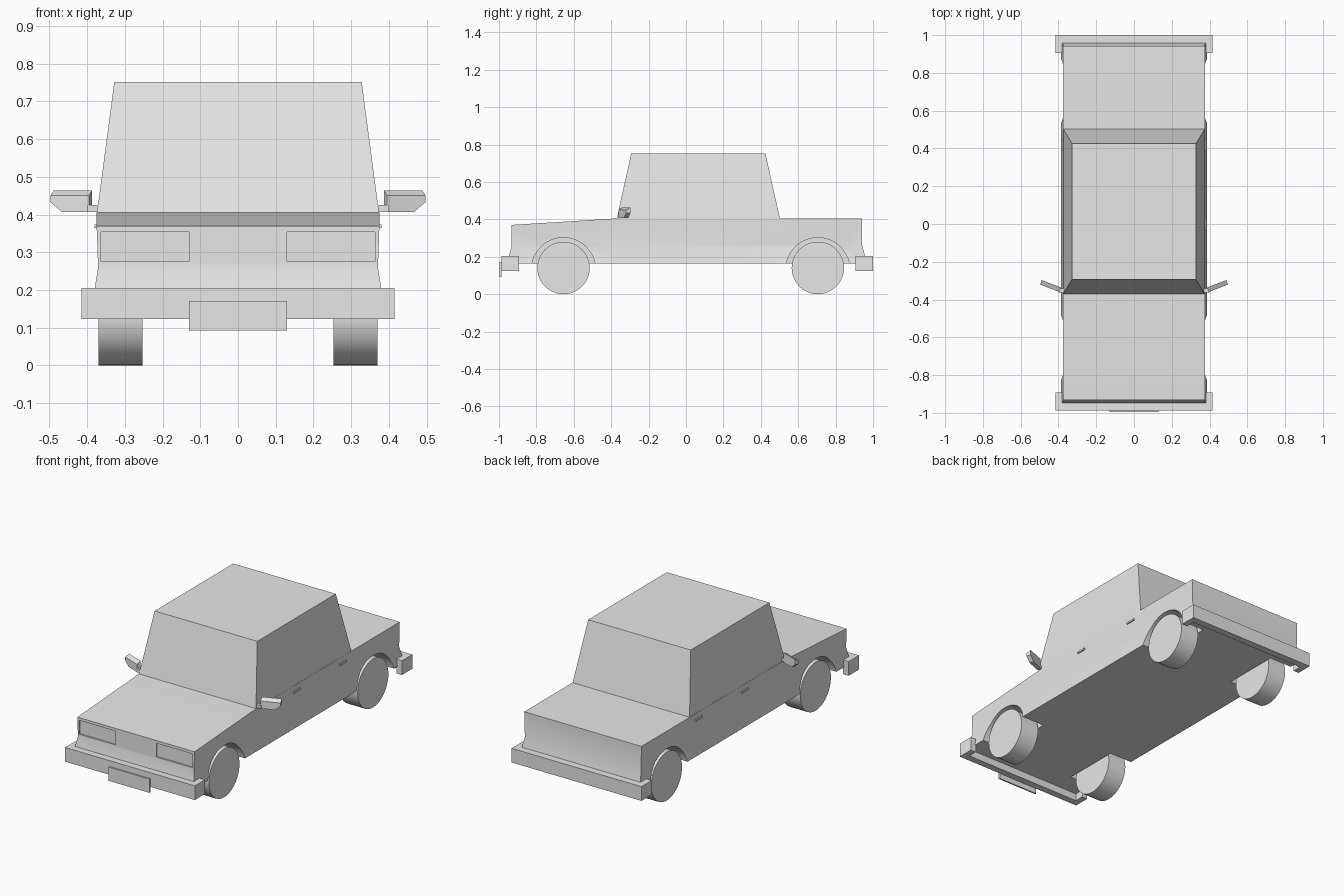
import bpy, bmesh, math
from mathutils import Matrix, Vector

if "Cube" in bpy.data.objects:
    bpy.data.objects.remove(bpy.data.objects["Cube"])

grey = bpy.data.materials.new("plain grey")
grey.use_nodes = True
grey.diffuse_color = (0.8, 0.8, 0.8, 1)
grey.node_tree.nodes["Principled BSDF"].inputs["Base Color"].default_value = (0.8, 0.8, 0.8, 1)

AXLES = {"front": -0.655, "rear": 0.705}
SIDES = {"left": 1, "right": -1}


def finish(bm, name):
    bmesh.ops.recalc_face_normals(bm, faces=bm.faces)
    mesh = bpy.data.meshes.new(name)
    bm.to_mesh(mesh)
    bm.free()
    mesh.materials.append(grey)
    ob = bpy.data.objects.new(name, mesh)
    bpy.context.collection.objects.link(ob)
    return ob


def add_box(bm, x, y, z):
    """Box from (min, max) pairs."""
    size = Matrix.Diagonal((x[1] - x[0], y[1] - y[0], z[1] - z[0], 1))
    mid = Vector((sum(x), sum(y), sum(z))) / 2
    bmesh.ops.create_cube(bm, size=1, matrix=Matrix.Translation(mid) @ size)


def add_disc(bm, x0, x1, y, z, r):
    """Cylinder lying along x."""
    m = Matrix.Translation(((x0 + x1) / 2, y, z)) @ Matrix.Rotation(math.pi / 2, 4, "Y")
    bmesh.ops.create_cone(bm, cap_ends=True, segments=48, radius1=r, radius2=r,
                          depth=abs(x1 - x0), matrix=m)


def add_prism(bm, outline, depth, matrix):
    """Extrude an x-z outline along y."""
    face = bm.faces.new([bm.verts.new(matrix @ Vector((x, -depth / 2, z))) for x, z in outline])
    new = bmesh.ops.extrude_face_region(bm, geom=[face])["geom"]
    bmesh.ops.translate(bm, vec=matrix.to_3x3() @ Vector((0, depth, 0)),
                        verts=[g for g in new if isinstance(g, bmesh.types.BMVert)])


def smooth(ob):
    bpy.ops.object.select_all(action="DESELECT")
    bpy.context.view_layer.objects.active = ob
    ob.select_set(True)
    bpy.ops.object.shade_smooth_by_angle(angle=math.radians(20))


# Lower body: three levels of half width and (y, z) stations, flared at the sill
levels = [
    (0.386, [(-0.957, 0.165), (-0.37, 0.165), (0.968, 0.165)]),
    (0.371, [(-0.932, 0.26), (-0.37, 0.26), (0.942, 0.26)]),
    (0.375, [(-0.932, 0.37), (-0.37, 0.405), (0.942, 0.405)]),
]
bm = bmesh.new()
rings = []
for w, stations in levels:
    right = [bm.verts.new((-w, y, z)) for y, z in stations]
    left = [bm.verts.new((w, y, z)) for y, z in stations]
    rings.append(right + left[::-1])
for a, b in zip(rings, rings[1:]):
    for i in range(6):
        j = (i + 1) % 6
        bm.faces.new((a[i], a[j], b[j], b[i]))
for ring in (rings[0], rings[-1]):
    bm.faces.new((ring[0], ring[1], ring[4], ring[5]))
    bm.faces.new((ring[1], ring[2], ring[3], ring[4]))
body = finish(bm, "body")

# Wheel arches and headlight recesses are cut out of the body
bm = bmesh.new()
for s in SIDES.values():
    for y in AXLES.values():
        add_disc(bm, s * 0.24, s * 0.5, y, 0.13, 0.172)
    add_box(bm, sorted((s * 0.13, s * 0.363)), (-1, -0.925), (0.275, 0.354))
cutter = finish(bm, "body_cutter")
cutter.hide_render = True
cut = body.modifiers.new("cut", "BOOLEAN")
cut.operation = "DIFFERENCE"
cut.solver = "EXACT"
cut.object = cutter
bpy.context.view_layer.objects.active = body
bpy.ops.object.modifier_apply(modifier=cut.name)
bpy.data.objects.remove(cutter)
smooth(body)

# Cabin: a tapered block open below
bm = bmesh.new()
base, roof = [
    [bm.verts.new((x, y, z)) for x, y in ((-w, y0), (w, y0), (w, y1), (-w, y1))]
    for w, y0, y1, z in ((0.374, -0.37, 0.502, 0.404), (0.328, -0.293, 0.425, 0.752))
]
for i in range(4):
    j = (i + 1) % 4
    bm.faces.new((base[i], base[j], roof[j], roof[i]))
bm.faces.new(roof)
finish(bm, "cabin")

# Wheels
for end, y in AXLES.items():
    for side, s in SIDES.items():
        bm = bmesh.new()
        add_disc(bm, s * 0.253, s * 0.37, y, 0.14, 0.14)
        smooth(finish(bm, f"{end}_{side}_wheel"))

# Bumpers: a bar wrapping round both corners
for end, outer, inner, tip in (("front", -0.987, -0.947, -0.893), ("rear", 1.0, 0.958, 0.905)):
    bm = bmesh.new()
    outline = [(-0.415, outer), (0.415, outer), (0.415, tip), (0.38, tip),
               (0.38, inner), (-0.38, inner), (-0.38, tip), (-0.415, tip)]
    upright = Matrix.Translation((0, 0, 0.164)) @ Matrix(
        ((1, 0, 0, 0), (0, 0, 1, 0), (0, 1, 0, 0), (0, 0, 0, 1)))
    add_prism(bm, outline, 0.082, upright)
    finish(bm, f"{end}_bumper")

# Blank number plate
bm = bmesh.new()
add_box(bm, (-0.13, 0.13), (-0.996, -0.987), (0.092, 0.171))
finish(bm, "number_plate")

# Door handles and wing mirrors on each side
for side, s in SIDES.items():
    for door, y in (("front", 0.0), ("rear", 0.42)):
        bm = bmesh.new()
        add_box(bm, sorted((s * 0.368, s * 0.381)), (y - 0.03, y + 0.03), (0.364, 0.374))
        finish(bm, f"{door}_{side}_door_handle")

    bm = bmesh.new()
    turn = Matrix.Translation((s * 0.391, -0.348, 0)) @ Matrix.Rotation(s * math.radians(21), 4, "Z")
    shell = [(0, 0.407), (0.077, 0.407), (0.109, 0.433), (0.109, 0.464), (0, 0.464)]
    add_prism(bm, [(s * x, z) for x, z in shell], 0.025, turn)
    # Slope the upper front edge of the shell back
    for v in bm.verts:
        if v.co.z > 0.46 and (turn.inverted() @ v.co).y < 0:
            v.co.z -= 0.013
    add_box(bm, sorted((s * 0.366, s * 0.4)), (-0.362, -0.342), (0.407, 0.426))
    finish(bm, f"{side}_mirror")
